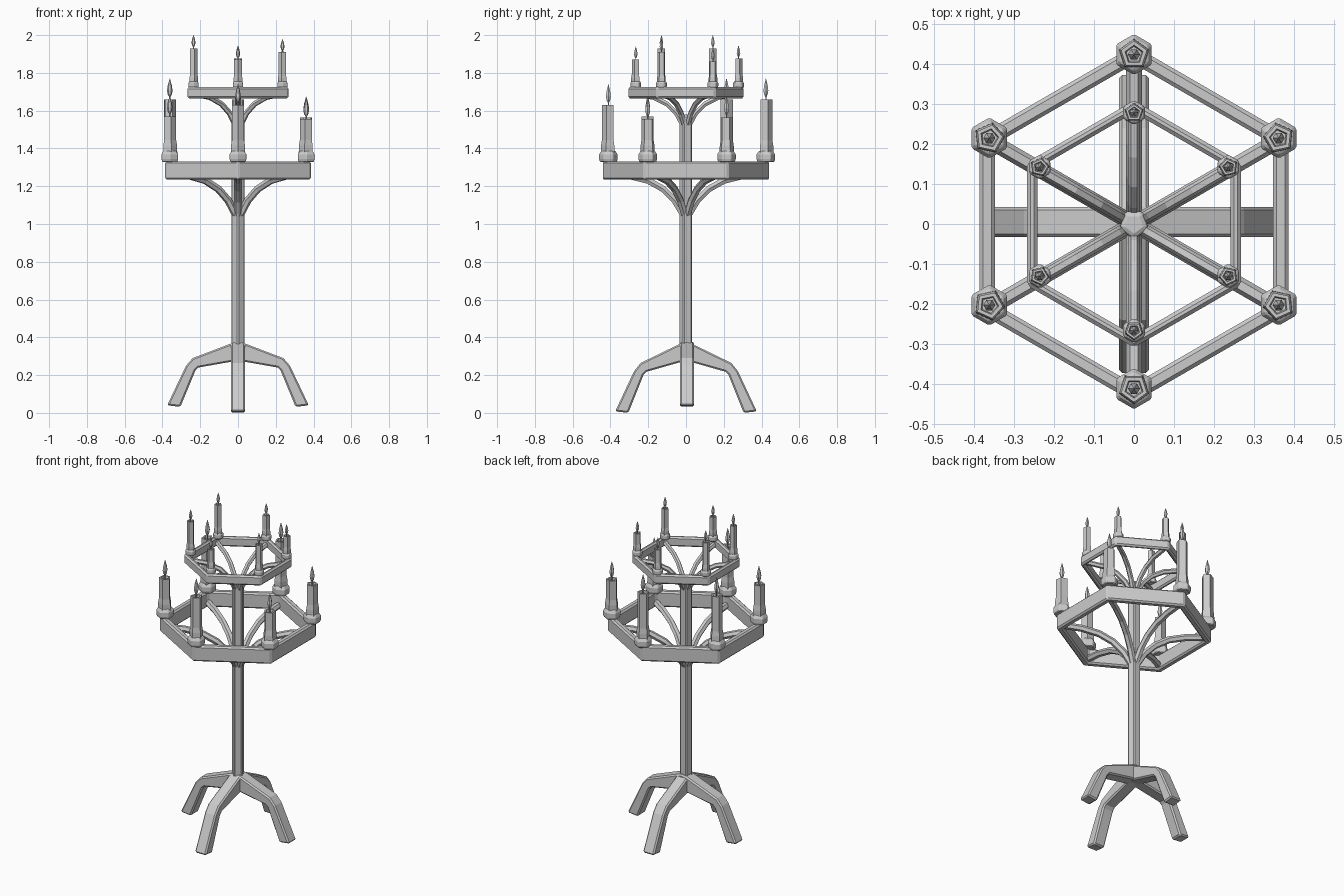
import bpy, bmesh, math
from mathutils import Vector

if "Cube" in bpy.data.objects:
    bpy.data.objects.remove(bpy.data.objects["Cube"])

iron = bpy.data.materials.new("plain_grey")
iron.diffuse_color = (0.6, 0.6, 0.6, 1)
iron.use_nodes = True
iron.node_tree.nodes["Principled BSDF"].inputs["Base Color"].default_value = iron.diffuse_color


def finish(name, bm, bevel=0):
    bmesh.ops.recalc_face_normals(bm, faces=bm.faces)
    me = bpy.data.meshes.new(name)
    bm.to_mesh(me)
    bm.free()
    me.materials.append(iron)
    ob = bpy.data.objects.new(name, me)
    bpy.context.collection.objects.link(ob)
    if bevel:
        mod = ob.modifiers.new("soft_edges", 'BEVEL')
        mod.width, mod.segments = bevel, 1
        mod.limit_method, mod.angle_limit = 'ANGLE', math.radians(35)
    return ob


def lathe(bm, profile, sides, centre=(0, 0), turn=0.0, closed=False):
    """Turn (radius, z) points into a low-sided solid or, if closed, a ring."""
    loops = [[bm.verts.new((centre[0] + r * math.cos(turn + math.tau * i / sides),
                            centre[1] + r * math.sin(turn + math.tau * i / sides), z))
              for i in range(sides)] for r, z in profile]
    pairs = list(zip(loops, loops[1:]))
    if closed:
        pairs.append((loops[-1], loops[0]))
    else:
        bm.faces.new(loops[0])
        bm.faces.new(loops[-1])
    for a, b in pairs:
        for i in range(sides):
            j = (i + 1) % sides
            bm.faces.new((a[i], a[j], b[j], b[i]))


def tube(bm, points, radius, angle, sides=6):
    """Sweep a polygon along (radius, z) points lying in one vertical plane."""
    out = Vector((math.cos(angle), math.sin(angle), 0))
    side = Vector((-out.y, out.x, 0))
    path = [out * r + Vector((0, 0, z)) for r, z in points]
    loops = []
    for k, p in enumerate(path):
        d = (path[min(k + 1, len(path) - 1)] - path[max(k - 1, 0)]).normalized()
        up = side.cross(d)
        loops.append([bm.verts.new(p + radius * (side * math.cos(math.tau * i / sides)
                                                 + up * math.sin(math.tau * i / sides)))
                      for i in range(sides)])
    for a, b in zip(loops, loops[1:]):
        for i in range(sides):
            j = (i + 1) % sides
            bm.faces.new((a[i], a[j], b[j], b[i]))
    bm.faces.new(loops[0])
    bm.faces.new(loops[-1])


# Five-sided pole
bm = bmesh.new()
lathe(bm, [(0.038, 0.3), (0.038, 1.57), (0.03, 1.58)], 5, turn=-math.pi / 2)
finish("pole", bm, 0.005)

# Crossed pairs of bent legs
upper = [(0, 0.375), (0.03, 0.37), (0.24, 0.29), (0.275, 0.25), (0.375, 0.04)]
lower = [(0, 0.275), (0.04, 0.27), (0.21, 0.24), (0.225, 0.225), (0.305, 0.032)]


def leg_pair(name, along_x, drop):
    bm = bmesh.new()
    def mirrored(pts):
        return [(-x, z) for x, z in pts[:0:-1]] + pts
    rows = []
    for (xt, zt), (xb, zb) in zip(mirrored(upper), mirrored(lower)):
        row = []
        for x, z, w in ((xt, zt, 0.038), (xt, zt, -0.038), (xb, zb, -0.038), (xb, zb, 0.038)):
            z -= drop * min(1, abs(x) / 0.3)
            row.append(bm.verts.new((x, w + 0.005, z) if along_x else (w, x, z)))
        rows.append(row)
    for a, b in zip(rows, rows[1:]):
        for i in range(4):
            bm.faces.new((a[i], a[(i + 1) % 4], b[(i + 1) % 4], b[i]))
    bm.faces.new(rows[0])
    bm.faces.new(rows[-1])
    finish(name, bm, 0.008)


leg_pair("side_legs", True, 0.0)
leg_pair("front_back_legs", False, 0.032)


# Six-sided rings with curved support arms
def tier(label, outer, inner, z0, z1, arm, arm_radius):
    bm = bmesh.new()
    lathe(bm, [(outer, z0), (outer, z1), (inner, z1), (inner, z0)], 6,
          turn=math.pi / 6, closed=True)
    finish(label + "_ring", bm, 0.009)
    bm = bmesh.new()
    for k in range(6):
        tube(bm, arm, arm_radius, math.pi / 6 + k * math.pi / 3)
    finish(label + "_arms", bm)


tier("lower", 0.445, 0.4, 1.235, 1.332,
     [(0.015, 1.05), (0.06, 1.125), (0.12, 1.185), (0.2, 1.23), (0.3, 1.255), (0.41, 1.265)], 0.02)
tier("upper", 0.308, 0.278, 1.665, 1.725,
     [(0.015, 1.52), (0.05, 1.585), (0.1, 1.635), (0.17, 1.67), (0.285, 1.69)], 0.015)


# Candles with flared holders, hollow tops and flames
def candles(label, radius, base, tops, holder, wax, flame_r, flame_h):
    cups, sticks, flames = bmesh.new(), bmesh.new(), bmesh.new()
    for k, top in enumerate(tops):
        a = math.pi / 6 + k * math.pi / 3
        c = (radius * math.cos(a), radius * math.sin(a) + 0.006)
        lathe(cups, [(holder * 0.9, base - 0.005), (holder, base + holder * 0.2),
                     (holder, base + holder * 0.7), (wax * 1.15, base + holder * 1.05)],
              6, c, a)
        lathe(sticks, [(wax * 1.2, base), (wax * 1.15, base + holder * 1.6),
                       (wax, base + holder * 2.2), (wax, top),
                       (wax * 0.7, top), (wax * 0.6, top - wax * 0.4)], 5, c, a)
        f = [(0.25, -0.25), (0.25, 0.12), (0.75, 0.25), (1, 0.42), (0.7, 0.68), (0.05, 1)]
        lathe(flames, [(r * flame_r, top + z * flame_h) for r, z in f], 6, c)
    finish(label + "_holders", cups, 0.004)
    finish(label + "_candles", sticks)
    finish(label + "_flames", flames)


# Heights run counter-clockwise from the right rear candle
candles("lower", 0.417, 1.333, [1.565, 1.66, 1.66, 1.57, 1.63, 1.555],
        0.051, 0.034, 0.015, 0.11)
candles("upper", 0.272, 1.724, [1.86, 1.875, 1.93, 1.93, 1.87, 1.91],
        0.031, 0.021, 0.011, 0.07)
